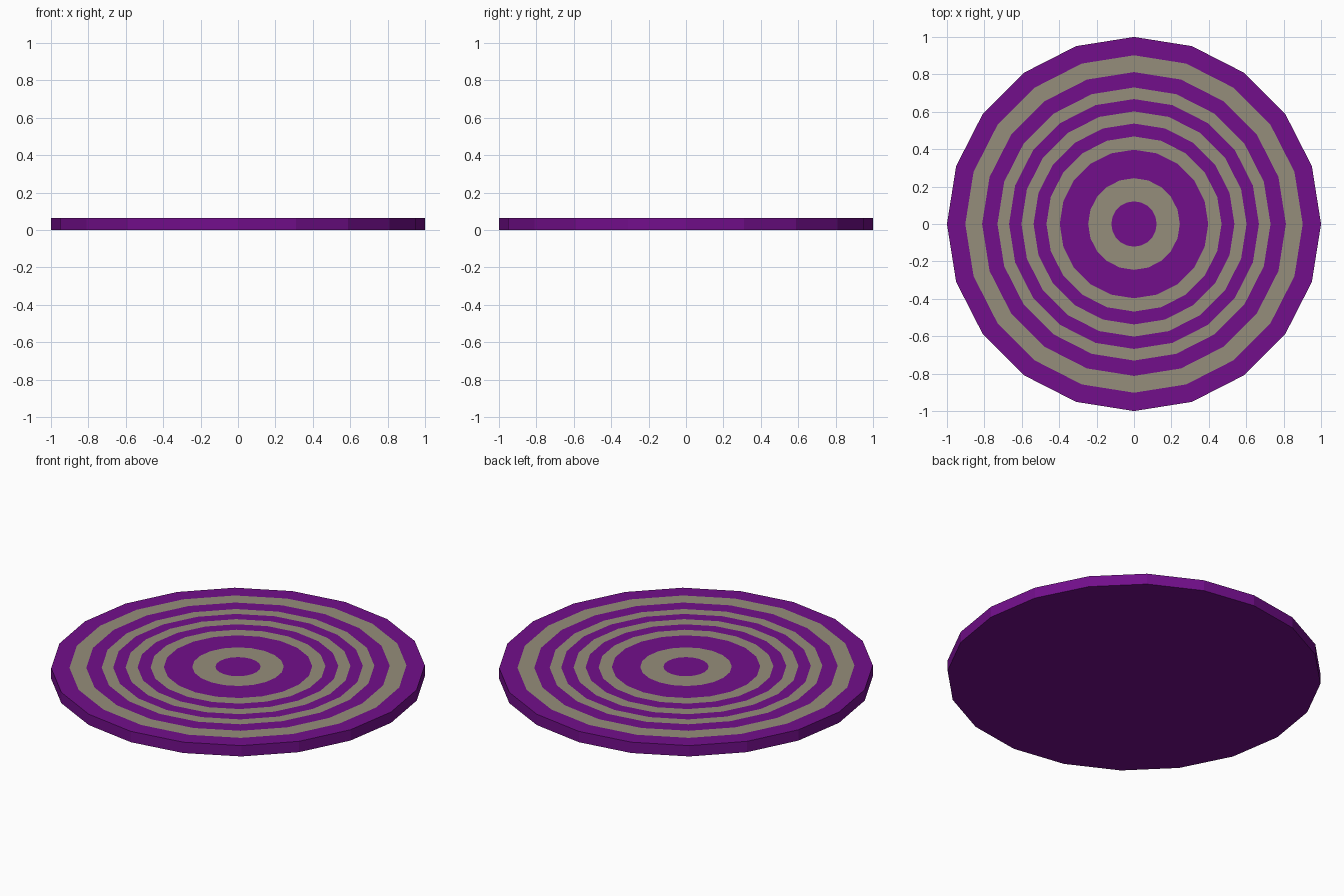
import bpy, bmesh
from math import cos, sin, pi

if "Cube" in bpy.data.objects:
    bpy.data.objects.remove(bpy.data.objects["Cube"])

SIDES = 20
HEIGHT = 0.064
# Band edges on the top face, outermost first; colours alternate
RADII = [1.0, 0.902, 0.812, 0.73, 0.668, 0.602, 0.537, 0.468, 0.397, 0.245, 0.121]


def material(name, rgb):
    mat = bpy.data.materials.new(name)
    mat.diffuse_color = (*rgb, 1.0)
    mat.use_nodes = True
    mat.node_tree.nodes["Principled BSDF"].inputs["Base Color"].default_value = mat.diffuse_color
    return mat


def loop(bm, r, z):
    return [bm.verts.new((r * cos(2 * pi * i / SIDES), r * sin(2 * pi * i / SIDES), z))
            for i in range(SIDES)]


def bridge(bm, a, b, mat):
    for i in range(SIDES):
        j = (i + 1) % SIDES
        bm.faces.new((a[i], a[j], b[j], b[i])).material_index = mat


bm = bmesh.new()

# Underside and outer wall
bottom = loop(bm, RADII[0], 0)
bm.faces.new(bottom[::-1])
rings = [loop(bm, r, HEIGHT) for r in RADII]
bridge(bm, bottom, rings[0], 0)

# Alternating bands and the centre spot
for k in range(len(rings) - 1):
    bridge(bm, rings[k], rings[k + 1], k % 2)
bm.faces.new(rings[-1]).material_index = 0

mesh = bpy.data.meshes.new("striped_round_mat")
bm.to_mesh(mesh)
bm.free()
mesh.materials.append(material("purple", (0.17, 0.0045, 0.26)))
mesh.materials.append(material("taupe", (0.30, 0.27, 0.197)))
bpy.context.collection.objects.link(bpy.data.objects.new("striped_round_mat", mesh))
